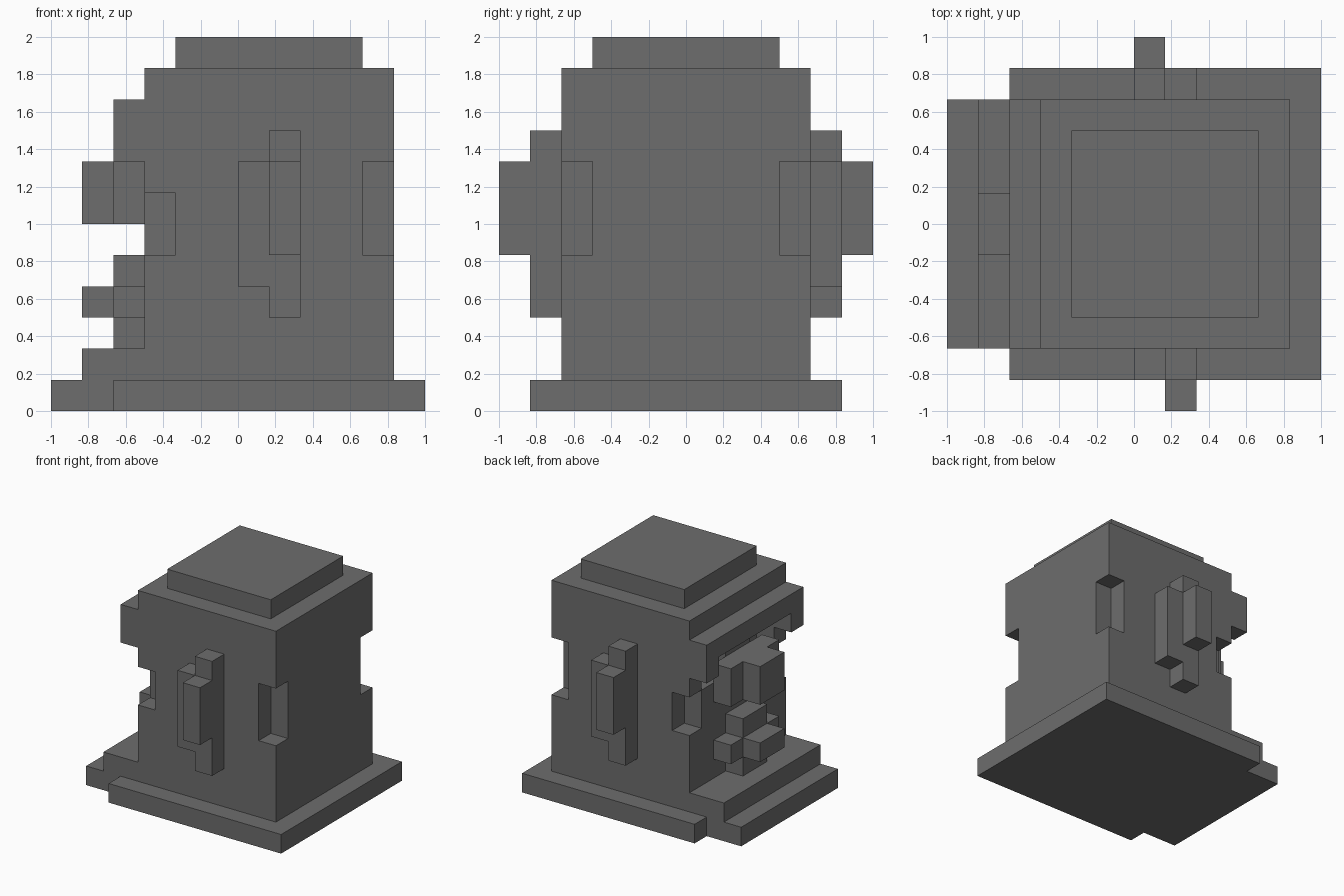
import bpy
import bmesh
from mathutils import Matrix, Vector

old = bpy.data.objects.get("Cube")
if old:
    bpy.data.objects.remove(old, do_unlink=True)

U = 1 / 6  # one block of the block grid

stone = bpy.data.materials.new("dark_grey_stone")
stone.use_nodes = True
GREY = (0.153, 0.153, 0.153, 1)
stone.diffuse_color = GREY
stone.node_tree.nodes["Principled BSDF"].inputs["Base Color"].default_value = GREY


def blocks(name, *spans):
    """One object from boxes given as (x0, x1, y0, y1, z0, z1) in block units."""
    bm = bmesh.new()
    for x0, x1, y0, y1, z0, z1 in spans:
        centre = Vector((x0 + x1, y0 + y1, z0 + z1)) * U / 2
        size = Vector((x1 - x0, y1 - y0, z1 - z0)) * U
        bmesh.ops.create_cube(bm, size=1, matrix=Matrix.Translation(centre) @ Matrix.Diagonal(size.to_4d()))
    mesh = bpy.data.meshes.new(name)
    bm.to_mesh(mesh)
    bm.free()
    mesh.materials.append(stone)
    obj = bpy.data.objects.new(name, mesh)
    bpy.context.collection.objects.link(obj)
    return obj


def carve(target, span):
    """Cut one box out of the target."""
    cutter = blocks("cutter", span)
    cutter.hide_render = True
    mod = target.modifiers.new("carve", "BOOLEAN")
    mod.operation = "DIFFERENCE"
    mod.solver = "EXACT"
    mod.object = cutter
    bpy.context.view_layer.objects.active = target
    bpy.ops.object.modifier_apply(modifier=mod.name)
    bpy.data.objects.remove(cutter, do_unlink=True)


# Plinth with a narrower lip and step on the face side
blocks("base", (-4, 6, -5, 5, 0, 1))
blocks("base_lip", (-6, -4, -4, 4, 0, 1))
blocks("chin_step", (-5, -3, -4, 4, 1, 2))

# Head block with corner notches and eye sockets
head = blocks("head", (-3, 5, -4, 4, 1, 11))
for s in (-1, 1):
    y_corner = sorted((3 * s, 5 * s))
    y_eye = sorted((1 * s, 3 * s))
    carve(head, (4, 6, *y_corner, 5, 8))
    carve(head, (-4, -2, *y_corner, 5, 7))
    carve(head, (-4, -2, *y_eye, 7, 9))
blocks("head_cap", (-2, 4, -3, 3, 11, 12))

# Face
blocks("brow", (-4, -3, -4, 4, 9, 10), (-4, -3, -4, -3, 8, 9), (-4, -3, 3, 4, 8, 9))
blocks("nose", (-4, -3, -2, 2, 6, 8), (-5, -4, -1, 1, 6, 8))
blocks("mouth", (-4, -3, -1, 1, 2, 3), (-4, -3, -2, 2, 3, 4),
       (-5, -4, -1, 1, 3, 4), (-4, -3, -1, 1, 4, 5))

# Ears, the second turned half way round the head
ear_spans = ((1, 2, -5, -4, 3, 9), (0, 1, -5, -4, 4, 8), (1, 2, -6, -5, 5, 8))
blocks("ear_front", *ear_spans)
blocks("ear_back", *[(2 - x1, 2 - x0, -y1, -y0, z0, z1)
                     for x0, x1, y0, y1, z0, z1 in ear_spans])
